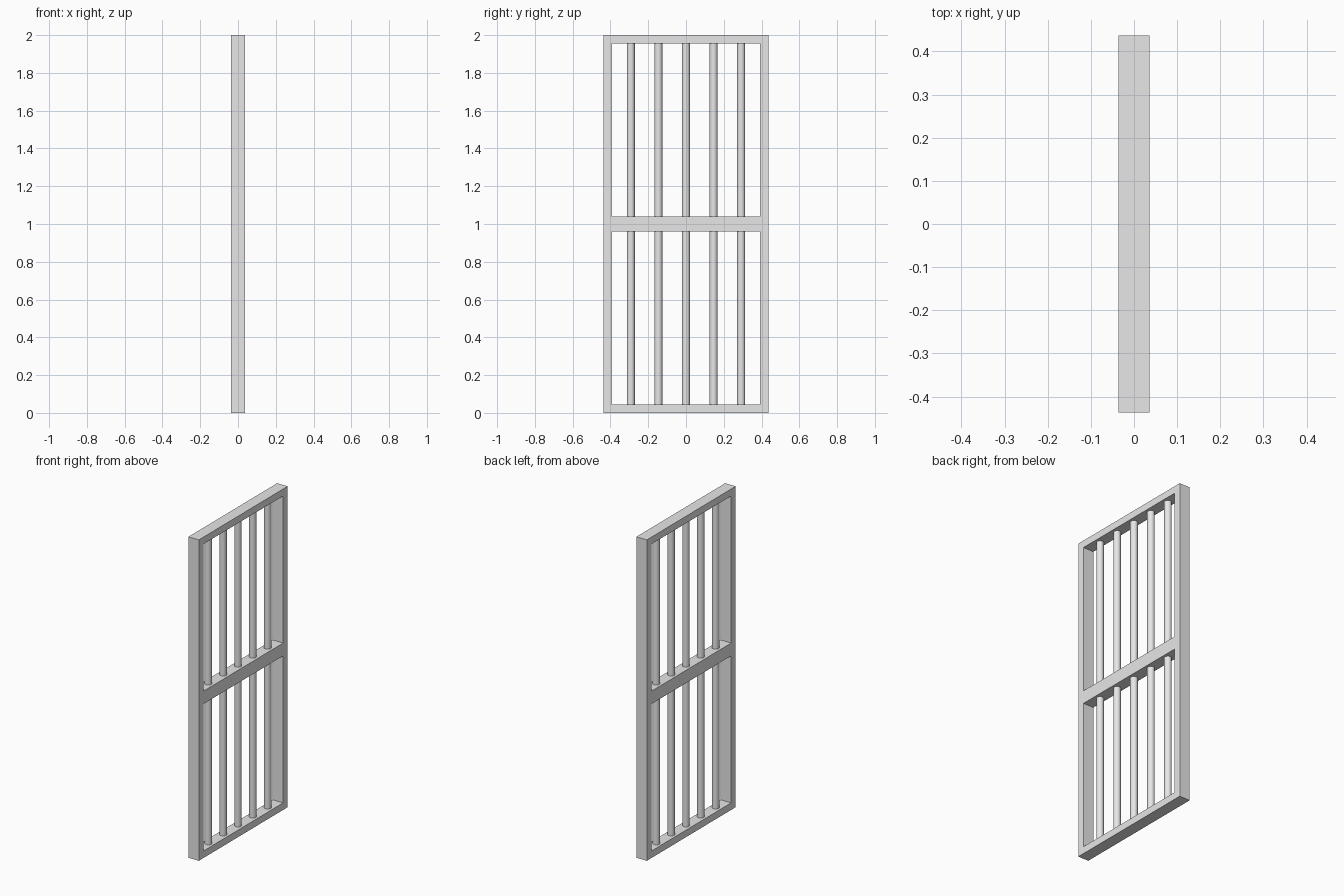
import bpy, bmesh

if "Cube" in bpy.data.objects:
    bpy.data.objects.remove(bpy.data.objects["Cube"])

# Overall sizes
HX, HY, H = 0.036, 0.437, 2.0
EDGE = 0.044           # width of the outer frame
MID = 0.04             # half height of the middle rail
BAR_R, BAR_STEP = 0.021, 0.146

grey = bpy.data.materials.new("plain_grey")
grey.diffuse_color = (0.8, 0.8, 0.8, 1)
grey.use_nodes = True
grey.node_tree.nodes["Principled BSDF"].inputs["Base Color"].default_value = grey.diffuse_color


def finish(name, bm):
    bmesh.ops.recalc_face_normals(bm, faces=bm.faces)
    mesh = bpy.data.meshes.new(name)
    bm.to_mesh(mesh)
    bm.free()
    mesh.materials.append(grey)
    ob = bpy.data.objects.new(name, mesh)
    bpy.context.collection.objects.link(ob)
    return ob


# Frame with middle rail: a grid profile without its two openings, extruded in depth
ys = [-HY, -HY + EDGE, HY - EDGE, HY]
zs = [0, EDGE, H / 2 - MID, H / 2 + MID, H - EDGE, H]
bm = bmesh.new()
grid = [[bm.verts.new((-HX, y, z)) for z in zs] for y in ys]
for i in range(3):
    for j in range(5):
        if i == 1 and j in (1, 3):
            continue
        bm.faces.new((grid[i][j], grid[i + 1][j], grid[i + 1][j + 1], grid[i][j + 1]))
ext = bmesh.ops.extrude_face_region(bm, geom=bm.faces[:], use_keep_orig=True)
moved = [v for v in ext["geom"] if isinstance(v, bmesh.types.BMVert)]
bmesh.ops.translate(bm, verts=moved, vec=(2 * HX, 0, 0))
bmesh.ops.dissolve_limit(bm, angle_limit=0.01, verts=bm.verts, edges=bm.edges)
finish("frame", bm)

# Round upright bars, five in each opening
spans = {"lower": (zs[1], zs[2]), "upper": (zs[3], zs[4])}
for level, (z0, z1) in spans.items():
    for k in range(-2, 3):
        bm = bmesh.new()
        bmesh.ops.create_cone(bm, cap_ends=True, segments=32,
                              radius1=BAR_R, radius2=BAR_R, depth=z1 - z0)
        for f in bm.faces:
            f.smooth = len(f.verts) == 4
        for e in bm.edges:
            e.smooth = all(len(f.verts) == 4 for f in e.link_faces)
        bar = finish(f"{level}_bar_{k + 3}", bm)
        bar.location = (0, k * BAR_STEP, (z0 + z1) / 2)
